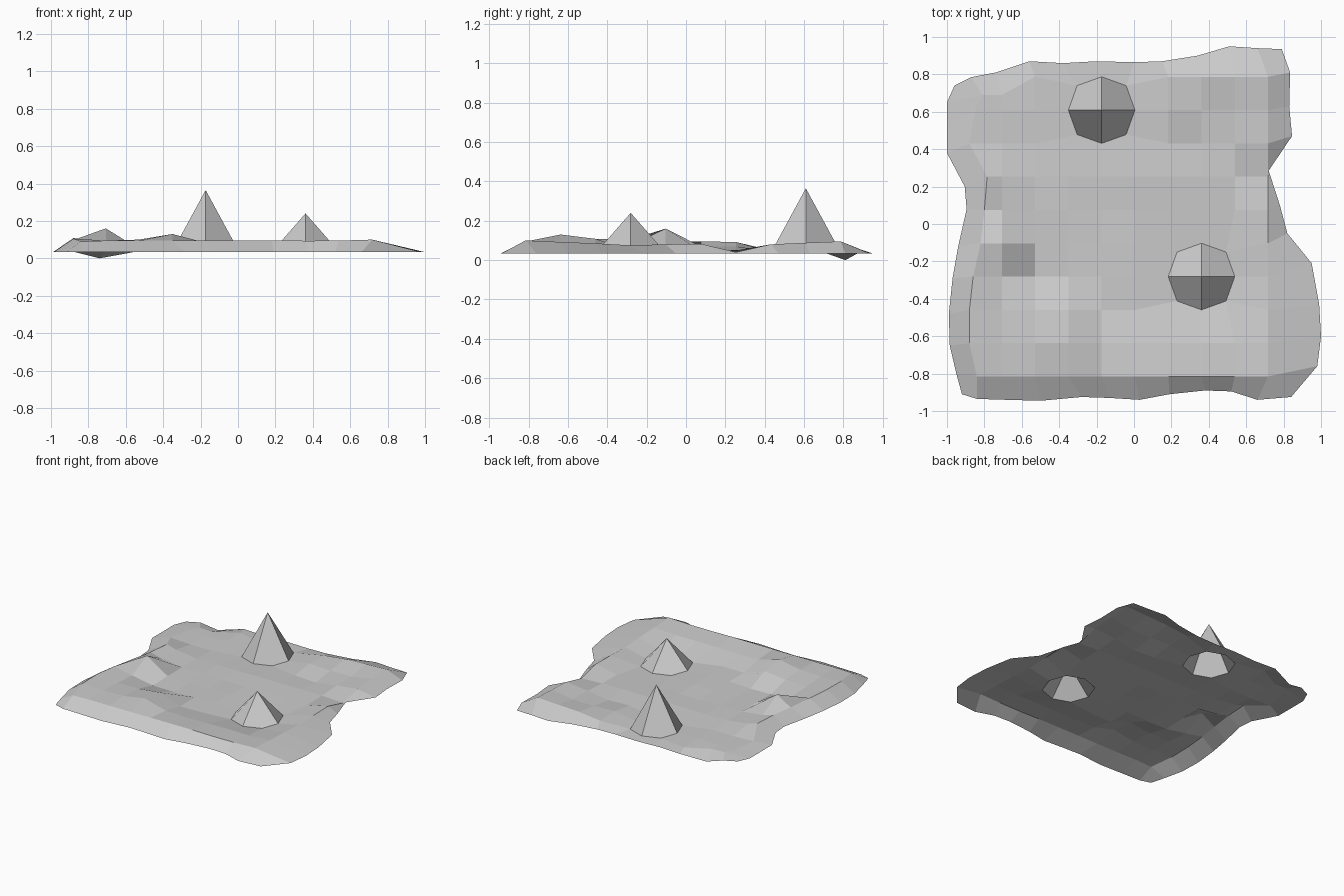
import bpy
import random
from mathutils import Vector

random.seed(4)
old = bpy.data.objects.get("Cube")
if old:
    bpy.data.objects.remove(old, do_unlink=True)

# Regular lattice of the inner ground
COUNT = 12
STEP = 0.178
ORIGIN = Vector((-1.063, -0.993, 0))
RIM_HEIGHT = 0.033
FLOOR_HEIGHT = 0.046
RING_HEIGHT = 0.037

# Ragged outline, one list per side of the sheet
front_rim = [(-.92, -.91), (-.84, -.935), (-.68, -.94), (-.5, -.945),
             (-.28, -.925), (-.13, -.93), (.03, -.94), (.19, -.91),
             (.38, -.89), (.52, -.895), (.66, -.94), (.84, -.925)]
back_rim = [(-.96, .74), (-.87, .785), (-.74, .81), (-.56, .87),
            (-.38, .86), (-.2, .87), (0, .865), (.15, .87),
            (.34, .9), (.51, .95), (.66, .94), (.79, .935)]
left_rim = [(-.95, -.8), (-.985, -.65), (-.99, -.48), (-.97, -.29),
            (-.94, -.12), (-.895, .08), (-.905, .2), (-1, .38),
            (-1, .52), (-1, .65)]
right_rim = [(.98, -.76), (1, -.6), (.99, -.43), (.95, -.21),
             (.82, -.05), (.78, .1), (.72, .285), (.845, .47),
             (.83, .63), (.835, .81)]

# Horizontal position of the inner vertices beside the left rim
left_inner_x = [-.84, -.88, -.88, -.86, -.82, -.8, -.785, -.88, -.85, -.81]

# Banks around the sunken floor, from front to back
left_bank = [.09, .105, .108, .105, .09, .095, .092, .05, .046, .046]
right_bank = [.1, .092, .085, .075, .08, .083, .04, .08, .088, .095]
FRONT_BANK = 0.096
SECOND_BANK = 0.082

# Mounds and slopes, by column and row of the lattice
relief = {(2, 5): .16, (4, 2): .13, (3, 2): .1, (4, 3): .108,
          (3, 3): .09, (2, 3): .085, (2, 2): .095, (2, 4): .075,
          (2, 6): .07, (2, 7): .07, (7, 9): .065, (8, 8): .035,
          (9, 8): .06, (8, 9): .058, (9, 9): .06, (8, 10): .08,
          (9, 10): .088, (7, 10): .06}

# Spikes: centre on the lattice and tip height
spikes = {(5, 9): .365, (8, 4): .24}


def ground_height(col, row):
    if (col, row) in relief:
        return relief[col, row]
    if col == 1:
        return left_bank[row - 1]
    if col == COUNT - 2:
        return right_bank[row - 1]
    wobble = random.uniform(-.005, .005)
    if row == 1:
        return FRONT_BANK + wobble / 2
    if row == 2:
        return SECOND_BANK + wobble
    return FLOOR_HEIGHT + wobble


def build_points():
    points = {}
    last = COUNT - 1
    for col in range(1, last):
        for row in range(1, last):
            height = ground_height(col, row)
            points[col, row] = ORIGIN + Vector((col * STEP, row * STEP, height))
    for i in range(COUNT):
        points[i, 0] = Vector((*front_rim[i], RIM_HEIGHT))
        points[i, last] = Vector((*back_rim[i], RIM_HEIGHT))
    for i in range(1, last):
        points[0, i] = Vector((*left_rim[i - 1], RIM_HEIGHT))
        points[last, i] = Vector((*right_rim[i - 1], RIM_HEIGHT))
        points[1, i].x = left_inner_x[i - 1]
    # Drooping tip on the back rim, with the ground pulled in behind it
    points[2, last].z = 0
    for col in (1, 2):
        points[col, last - 1].y = .69
    return points


def raise_spike(points, col, row, tip):
    # Pull the eight neighbours onto a ring and lift the middle
    centre = points[col, row]
    for dx in (-1, 0, 1):
        for dy in (-1, 0, 1):
            if dx or dy:
                direction = Vector((dx, dy, 0)).normalized()
                ring = STEP * (1.04 if dx and dy else 1)
                spot = centre + direction * ring
                spot.z = RING_HEIGHT
                points[col + dx, row + dy] = spot
    centre.z = tip


def build_ground():
    points = build_points()
    for (col, row), tip in spikes.items():
        raise_spike(points, col, row, tip)
    keys = list(points)
    index = {key: n for n, key in enumerate(keys)}
    faces = []
    for col in range(COUNT - 1):
        for row in range(COUNT - 1):
            corners = [(col, row), (col + 1, row),
                       (col + 1, row + 1), (col, row + 1)]
            # Start spike faces at the tip so they fold along the ridge
            for n, corner in enumerate(corners):
                if corner in spikes:
                    corners = corners[n:] + corners[:n]
                    break
            faces.append([index[c] for c in corners])
    mesh = bpy.data.meshes.new("ground_sheet")
    mesh.from_pydata([points[k] for k in keys], [], faces)
    mesh.update()
    ground = bpy.data.objects.new("ground_sheet", mesh)
    bpy.context.collection.objects.link(ground)
    return ground


# Single plain stone colour
stone = bpy.data.materials.new("stone_grey")
stone.use_nodes = True
grey = (.6, .6, .6, 1)
stone.diffuse_color = grey
stone.node_tree.nodes["Principled BSDF"].inputs["Base Color"].default_value = grey

ground = build_ground()
ground.data.materials.append(stone)
